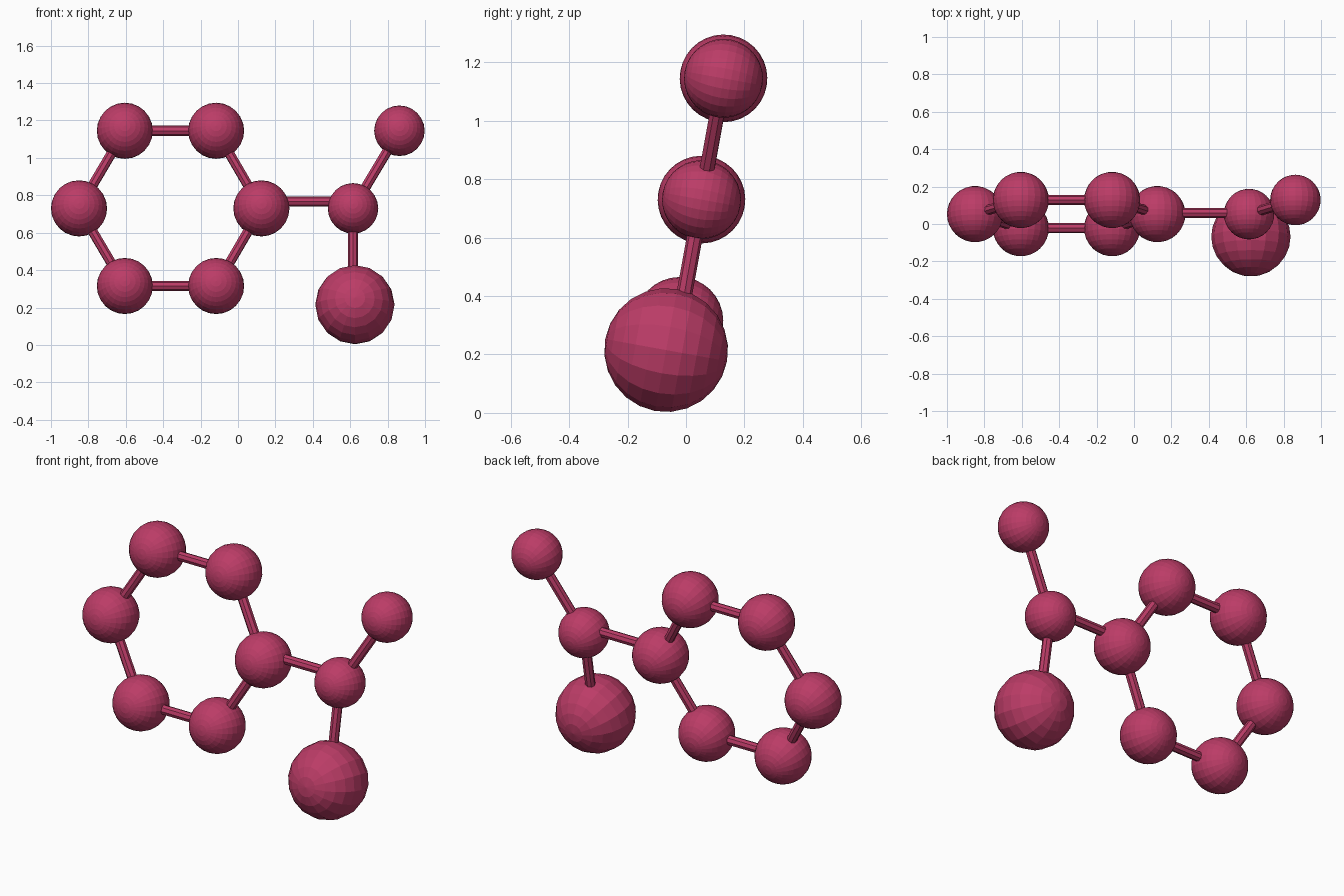
import bpy, math
from mathutils import Vector

if "Cube" in bpy.data.objects:
    bpy.data.objects.remove(bpy.data.objects["Cube"])

mat = bpy.data.materials.new("raspberry")
mat.diffuse_color = (0.50, 0.045, 0.135, 1)
mat.use_nodes = True
mat.node_tree.nodes["Principled BSDF"].inputs["Base Color"].default_value = mat.diffuse_color

TILT = math.radians(79.7)  # lean of the flat molecule plane


def finish(name):
    ob = bpy.context.object
    ob.name = name
    ob.data.materials.append(mat)
    return ob


def ball(name, pos, radius, segments, rings):
    bpy.ops.mesh.primitive_uv_sphere_add(segments=segments, ring_count=rings, radius=radius,
                                         location=pos, rotation=(TILT, 0, 0))
    finish(name)


def rod(name, a, b, radius=0.027):
    a, b = Vector(a), Vector(b)
    d = b - a
    bpy.ops.mesh.primitive_cylinder_add(vertices=8, radius=radius, depth=d.length,
                                        location=(a + b) / 2,
                                        rotation=d.to_track_quat('Z', 'Y').to_euler())
    finish(name)


def on_plane(x, z):
    # point on the leaning plane
    return (x, 0.053 + (z - 0.73) / math.tan(TILT), z)


# Six-ball ring
ring = [on_plane(x, z) for x, z in
        [(0.125, 0.73), (-0.117, 1.145), (-0.605, 1.145),
         (-0.85, 0.73), (-0.605, 0.315), (-0.117, 0.315)]]
for i, p in enumerate(ring):
    ball(f"ring_ball_{i + 1}", p, 0.15, 24, 16)
    rod(f"ring_rod_{i + 1}", p, ring[(i + 1) % 6])

# Side branch
joint = on_plane(0.615, 0.73)
tip = on_plane(0.863, 1.145)
large = (0.625, -0.068, 0.215)
ball("branch_joint_ball", joint, 0.135, 24, 16)
ball("branch_tip_ball", tip, 0.135, 24, 16)
ball("large_ball", large, 0.212, 16, 12)

# Branch rods, the connecting one sits slightly high
rod("connecting_rod", on_plane(0.125, 0.767), on_plane(0.615, 0.767))
rod("tip_rod", joint, tip)
rod("large_ball_rod", joint, on_plane(0.615, 0.25))
